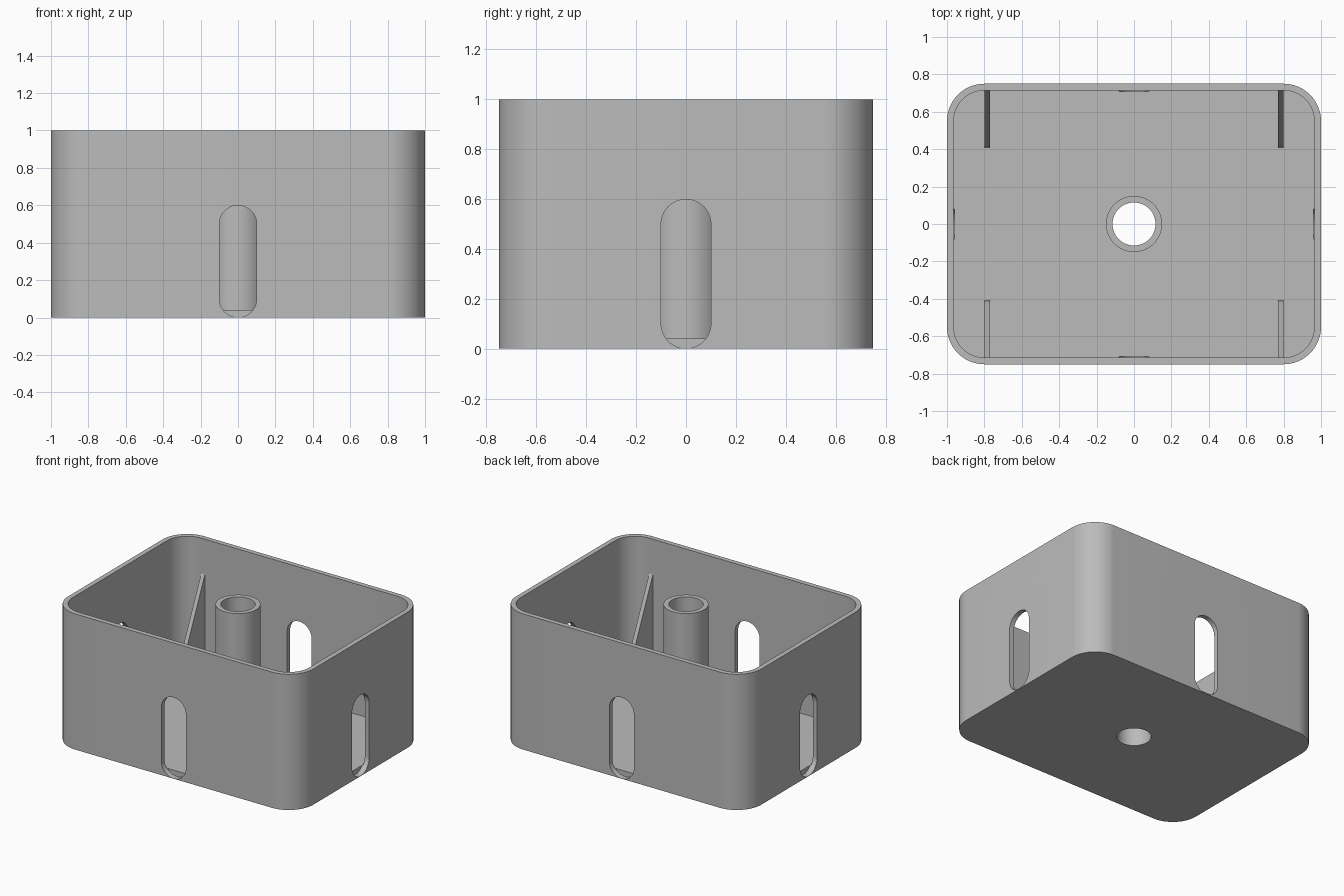
import bpy, bmesh
from math import sin, cos, pi, radians
from mathutils import Matrix

if "Cube" in bpy.data.objects:
    bpy.data.objects.remove(bpy.data.objects["Cube"])

grey = bpy.data.materials.new("plain grey")
grey.use_nodes = True
COLOUR = (0.5, 0.5, 0.5, 1)
grey.diffuse_color = COLOUR
grey.node_tree.nodes["Principled BSDF"].inputs["Base Color"].default_value = COLOUR

HX, HY, HEIGHT = 1.0, 0.75, 1.0
WALL, FLOOR, CORNER = 0.036, 0.04, 0.2


def rounded(hx, hy, r, steps=16):
    """Outline of a rounded rectangle; a circle or slot when r is a half size."""
    pts = []
    for q, (sx, sy) in enumerate([(1, 1), (-1, 1), (-1, -1), (1, -1)]):
        for i in range(steps + 1):
            a = (q + i / steps) * pi / 2
            pts.append((sx * (hx - r) + r * cos(a), sy * (hy - r) + r * sin(a)))
    return pts


def prism(name, outline, low, high, matrix=Matrix()):
    """Extrude a flat outline along its local z."""
    bm = bmesh.new()
    bm.faces.new([bm.verts.new((x, y, low)) for x, y in outline])
    bmesh.ops.remove_doubles(bm, verts=bm.verts[:], dist=1e-5)
    top = bmesh.ops.extrude_face_region(bm, geom=bm.faces[:])["geom"]
    bmesh.ops.translate(bm, vec=(0, 0, high - low),
                        verts=[v for v in top if isinstance(v, bmesh.types.BMVert)])
    bmesh.ops.transform(bm, matrix=matrix, verts=bm.verts[:])
    bmesh.ops.recalc_face_normals(bm, faces=bm.faces[:])
    mesh = bpy.data.meshes.new(name)
    bm.to_mesh(mesh)
    bm.free()
    mesh.materials.append(grey)
    obj = bpy.data.objects.new(name, mesh)
    bpy.context.collection.objects.link(obj)
    return obj


def activate(obj):
    bpy.ops.object.select_all(action="DESELECT")
    obj.select_set(True)
    bpy.context.view_layer.objects.active = obj


def cut(obj, cutter):
    mod = obj.modifiers.new("cut", "BOOLEAN")
    mod.operation, mod.solver, mod.object = "DIFFERENCE", "EXACT", cutter
    activate(obj)
    bpy.ops.object.modifier_apply(modifier=mod.name)


# Open box with rounded corners
box = prism("box_shell", rounded(HX, HY, CORNER), 0, HEIGHT)
cutters = [prism("cavity_cutter", rounded(HX - WALL, HY - WALL, CORNER - WALL),
                 FLOOR, HEIGHT + 0.1)]

# One upright slot in each wall
for k in range(4):
    reach = HY if k % 2 == 0 else HX
    turn = Matrix.Rotation(k * pi / 2, 4, "Z") @ Matrix.Translation((0, 0, 0.3)) \
        @ Matrix.Rotation(pi / 2, 4, "X")
    cutters.append(prism("slot_cutter", rounded(0.1, 0.299, 0.1),
                         reach - 0.041, reach + 0.1, turn))

# Central tube, its bore passing through the floor
tube = prism("centre_tube", rounded(0.15, 0.15, 0.15), FLOOR, HEIGHT)
bore = prism("bore_cutter", rounded(0.115, 0.115, 0.115), -0.1, HEIGHT + 0.1)
for c in cutters + [bore]:
    cut(box, c)
cut(tube, bore)
for c in cutters + [bore]:
    bpy.data.objects.remove(c)

# Tapered ribs on the front and back walls
inner = HY - WALL
profile = [(inner, FLOOR), (0.41, FLOOR), (0.42, 0.1), (inner, 0.74)]
upright = Matrix(((0, 0, 1, 0), (1, 0, 0, 0), (0, 1, 0, 0), (0, 0, 0, 1)))
for side, x in (("left", 0.785), ("right", -0.785)):
    for end, sy in (("back", 1), ("front", -1)):
        prism(f"{end}_{side}_rib", [(sy * y, z) for y, z in profile],
              x - 0.015, x + 0.015, upright)

for obj in (box, tube):
    activate(obj)
    bpy.ops.object.shade_smooth_by_angle(angle=radians(30))
